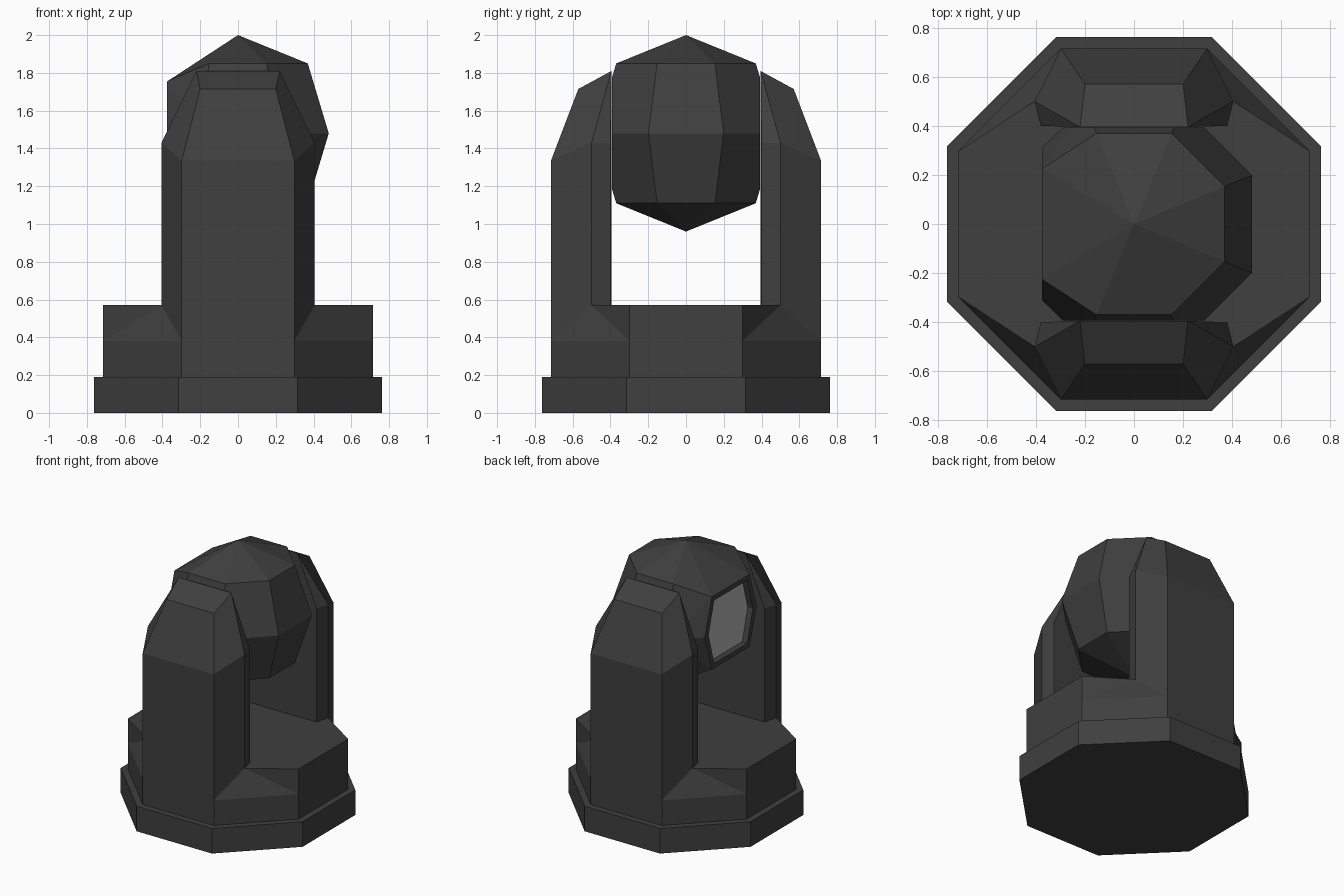
import bpy, bmesh, math
from mathutils import Vector

if "Cube" in bpy.data.objects:
    bpy.data.objects.remove(bpy.data.objects["Cube"])


def material(name, value):
    m = bpy.data.materials.new(name)
    m.diffuse_color = (value, value, value, 1)
    m.use_nodes = True
    m.node_tree.nodes["Principled BSDF"].inputs["Base Color"].default_value = m.diffuse_color
    return m


dark = material("dark_grey", 0.05)
light = material("lens_grey", 0.45)


def add_object(name, bm, *mats):
    bmesh.ops.recalc_face_normals(bm, faces=bm.faces)
    mesh = bpy.data.meshes.new(name)
    bm.to_mesh(mesh)
    bm.free()
    for m in mats:
        mesh.materials.append(m)
    ob = bpy.data.objects.new(name, mesh)
    bpy.context.collection.objects.link(ob)
    return ob


def octagon(radius, z):
    angles = [math.radians(22.5 + 45 * k) for k in range(8)]
    return [Vector((radius * math.cos(a), radius * math.sin(a), z)) for a in angles]


# Bottom plate: eight-sided slab
bm = bmesh.new()
for p in octagon(0.825, 0) + octagon(0.825, 0.19):
    bm.verts.new(p)
bmesh.ops.convex_hull(bm, input=bm.verts)
bmesh.ops.dissolve_limit(bm, angle_limit=0.01, verts=bm.verts, edges=bm.edges)
add_object("bottom_plate", bm, dark)

# Base and arms: one quarter, mirrored in x and y
points = [
    (0, -.715, .19), (.298, -.715, .19), (.715, -.298, .19), (.715, 0, .19),
    (.298, -.715, .38), (.715, -.298, .38), (.715, -.298, .57), (.405, -.5, .57),
    (.715, 0, .57), (.38, -.40, .57), (0, -.395, .57), (0, 0, .57),
    (.298, -.715, 1.335), (0, -.715, 1.335), (.405, -.5, 1.43), (.38, -.40, 1.43),
    (.2, -.57, 1.715), (0, -.57, 1.715), (.22, -.395, 1.81), (0, -.395, 1.81)]
faces = [
    (0, 1, 4, 12, 13), (1, 2, 5, 4), (2, 3, 8, 6, 5), (4, 5, 7), (5, 6, 7),
    (4, 7, 14, 12), (6, 8, 11, 10, 9, 7), (7, 9, 15, 14), (9, 10, 19, 18, 15),
    (12, 14, 18, 16), (14, 15, 18), (13, 12, 16, 17), (17, 16, 18, 19)]
bm = bmesh.new()
verts = [bm.verts.new(p) for p in points]
for f in faces:
    bm.faces.new([verts[i] for i in f])
body = add_object("base_and_arms", bm, dark)
mirror = body.modifiers.new("mirror", 'MIRROR')
mirror.use_axis = (True, True, False)

# Head: eight-sided ball, flattened towards -x for the lens
MID = 1.48
bm = bmesh.new()
for dz, radius, left_dz, left_y in ((.37, .40, .275, .225), (0, .52, 0, .31),
                                    (-.37, .40, -.275, .225)):
    for p in octagon(radius, MID + dz):
        if p.x < -0.9 * radius:
            p = Vector((-.375, math.copysign(left_y, p.y), MID + left_dz))
        bm.verts.new(p)
for dz in (.52, -.52):
    bm.verts.new((0, 0, MID + dz))
bmesh.ops.convex_hull(bm, input=bm.verts)

# Trim the ball where it meets the arms
for s in (1, -1):
    bmesh.ops.bisect_plane(bm, geom=bm.verts[:] + bm.edges[:] + bm.faces[:],
                           plane_co=(0, s * .393, 0), plane_no=(0, s, 0), clear_outer=True)
bmesh.ops.holes_fill(bm, edges=[e for e in bm.edges if e.is_boundary], sides=0)
bmesh.ops.dissolve_limit(bm, angle_limit=0.02, verts=bm.verts, edges=bm.edges)
bmesh.ops.recalc_face_normals(bm, faces=bm.faces)

# Lens: flat rim with a recessed pane
pane = min(bm.faces, key=lambda f: f.calc_center_median().x)
bmesh.ops.inset_region(bm, faces=[pane], thickness=0.045, depth=0)
bmesh.ops.inset_region(bm, faces=[pane], thickness=0.005, depth=-0.04)
pane.material_index = 1
add_object("head", bm, dark, light)
